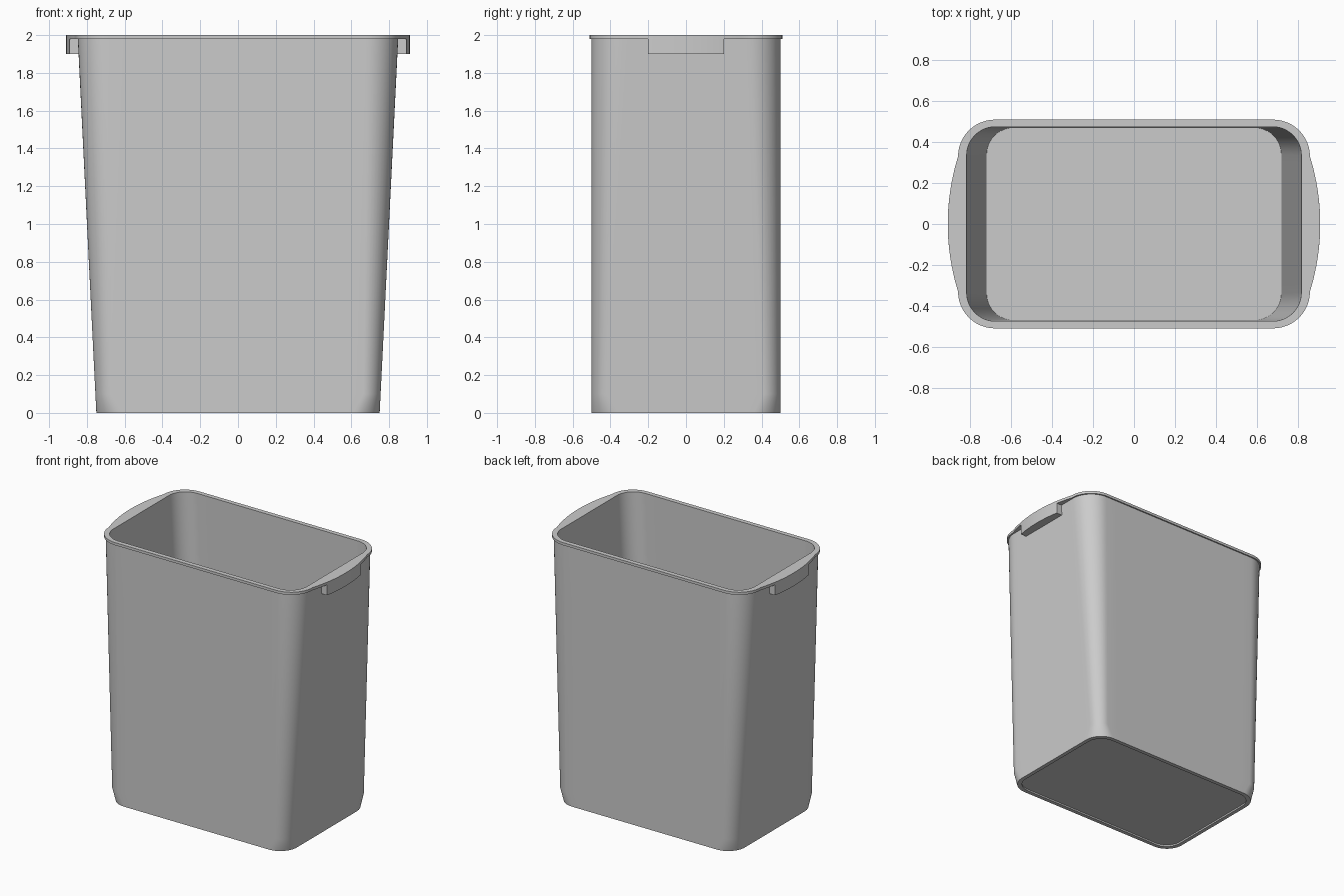
import bpy, bmesh, math

if "Cube" in bpy.data.objects:
    bpy.data.objects.remove(bpy.data.objects["Cube"])

CORNER, SIDE = 12, 16   # segments per corner arc and per straight side


def bulge(y):
    """x of the curved handle edge at a given y."""
    radius = 1.114
    return 0.91 - radius + math.sqrt(radius ** 2 - y ** 2)


def ring(hx, hy, r, z, handles=False):
    """Rounded rectangle outline, optionally swelling into the end handles."""
    pts = []
    for i, (sx, sy) in enumerate([(1, 1), (-1, 1), (-1, -1), (1, -1)]):
        for k in range(CORNER + 1):
            a = math.pi / 2 * (i + k / CORNER)
            pts.append((sx * (hx - r) + r * math.cos(a),
                        sy * (hy - r) + r * math.sin(a)))
    out = []
    for i, p in enumerate(pts):
        out.append(p)
        if i % (CORNER + 1) == CORNER:
            q = pts[(i + 1) % len(pts)]
            for k in range(1, SIDE):
                t = k / SIDE
                out.append((p[0] + (q[0] - p[0]) * t, p[1] + (q[1] - p[1]) * t))
    if handles:
        out = [(math.copysign(max(abs(x), bulge(y)), x), y)
               if abs(x) > hx - r / 2 and abs(y) < 0.36 else (x, y) for x, y in out]
    return [(x, y, z) for x, y in out]


def finish(name, bm):
    bmesh.ops.recalc_face_normals(bm, faces=bm.faces)
    mesh = bpy.data.meshes.new(name)
    bm.to_mesh(mesh)
    bm.free()
    ob = bpy.data.objects.new(name, mesh)
    bpy.context.collection.objects.link(ob)
    bpy.ops.object.select_all(action='DESELECT')
    ob.select_set(True)
    bpy.context.view_layer.objects.active = ob
    bpy.ops.object.shade_smooth_by_angle(angle=math.radians(30))
    return ob


# Bin: recessed underside, tapered wall, flanged rim, inner wall, floor
bm = bmesh.new()
rings = [
    ring(0.72, 0.47, 0.12, 0.012),
    ring(0.72, 0.47, 0.12, 0.0),
    ring(0.75, 0.50, 0.14, 0.0),
    ring(0.755, 0.50, 0.09, 0.1),
    ring(0.848, 0.50, 0.17, 1.98),
    ring(0.86, 0.51, 0.18, 1.98, True),
    ring(0.86, 0.51, 0.18, 2.0, True),
    ring(0.818, 0.475, 0.14, 2.0),
    ring(0.72, 0.47, 0.13, 0.03),
]
loops = [[bm.verts.new(p) for p in r] for r in rings]
n = len(loops[0])
for a, b in zip(loops, loops[1:]):
    for i in range(n):
        j = (i + 1) % n
        bm.faces.new((a[i], a[j], b[j], b[i]))
bm.faces.new(loops[0])
bm.faces.new(loops[-1])
finish("bin_body", bm)

# Grips hanging under the handle ends of the rim
for side, label in ((1, "right"), (-1, "left")):
    bm = bmesh.new()
    ys = [-0.2 + 0.4 * k / 12 for k in range(13)]
    outline = [(bulge(y), y) for y in ys] + [(0.838, 0.2), (0.838, -0.2)]
    low = [bm.verts.new((side * x, y, 1.9)) for x, y in outline]
    high = [bm.verts.new((side * x, y, 1.98)) for x, y in outline]
    for i in range(len(low)):
        j = (i + 1) % len(low)
        bm.faces.new((low[i], low[j], high[j], high[i]))
    bm.faces.new(low)
    bm.faces.new(high)
    finish("handle_grip_" + label, bm)
